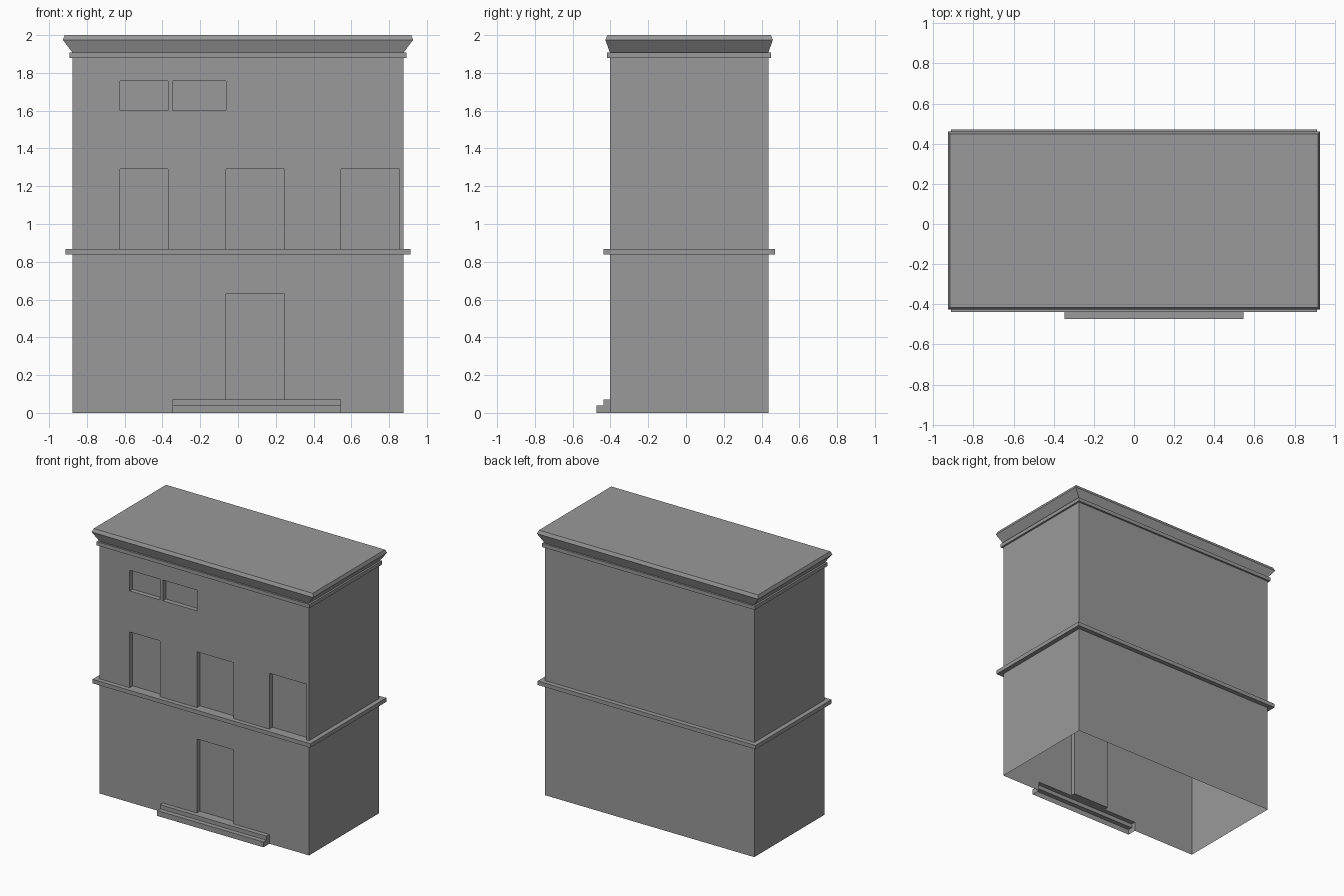
import bpy, bmesh

cube = bpy.data.objects.get("Cube")
if cube:
    bpy.data.objects.remove(cube, do_unlink=True)

stone = bpy.data.materials.new("plain grey")
stone.use_nodes = True
GREY = (0.32, 0.32, 0.32, 1)
stone.diffuse_color = GREY
stone.node_tree.nodes["Principled BSDF"].inputs["Base Color"].default_value = GREY

HALF_X, FRONT, BACK = 0.877, -0.403, 0.436


def make_object(name, bm):
    bmesh.ops.recalc_face_normals(bm, faces=bm.faces)
    mesh = bpy.data.meshes.new(name)
    bm.to_mesh(mesh)
    bm.free()
    mesh.materials.append(stone)
    obj = bpy.data.objects.new(name, mesh)
    bpy.context.collection.objects.link(obj)
    return obj


def boxes(name, spans):
    """One object of separate boxes, each (x0, x1, y0, y1, z0, z1)."""
    bm = bmesh.new()
    for x0, x1, y0, y1, z0, z1 in spans:
        verts = bmesh.ops.create_cube(bm, size=1)["verts"]
        for v in verts:
            v.co.x = x1 if v.co.x > 0 else x0
            v.co.y = y1 if v.co.y > 0 else y0
            v.co.z = z1 if v.co.z > 0 else z0
    return make_object(name, bm)


def combine(target, tool, operation):
    mod = target.modifiers.new(operation.lower(), "BOOLEAN")
    mod.operation, mod.solver, mod.object = operation, "EXACT", tool
    bpy.context.view_layer.objects.active = target
    bpy.ops.object.modifier_apply(modifier=mod.name)
    bpy.data.objects.remove(tool, do_unlink=True)


# Walls, floor ledge, top band and flared cornice: rings of (x overhang, y overhang, z)
profile = [
    (0, 0, 0), (0, 0, 0.838), (0.035, 0.035, 0.838), (0.035, 0.035, 0.868),
    (0, 0, 0.868), (0, 0, 1.88), (0.014, 0.014, 1.88), (0.014, 0.014, 1.908),
    (0, 0, 1.908), (0.05, 0.024, 1.975), (0.04, 0.013, 2.0),
]
bm = bmesh.new()
rings = []
for ox, oy, z in profile:
    x, y0, y1 = HALF_X + ox, FRONT - oy, BACK + oy
    rings.append([bm.verts.new(c) for c in
                  ((-x, y0, z), (x, y0, z), (x, y1, z), (-x, y1, z))])
for low, high in zip(rings, rings[1:]):
    for i in range(4):
        j = (i + 1) % 4
        bm.faces.new((low[i], low[j], high[j], high[i]))
bm.faces.new(rings[0][::-1])
bm.faces.new(rings[-1])
building = make_object("building_shell", bm)

# Two entrance steps
for y, top in ((-0.438, 0.07), (-0.474, 0.04)):
    step = boxes("entrance_step", [(-0.347, 0.545, y, FRONT + 0.1, 0, top)])
    combine(building, step, "UNION")

# Recessed door, tall windows and small attic windows
openings = [
    (-0.063, 0.245, 0.07, 0.63),
    (-0.625, -0.37, 0.868, 1.29),
    (-0.063, 0.245, 0.868, 1.29),
    (0.545, 0.855, 0.868, 1.29),
    (-0.625, -0.37, 1.6, 1.757),
    (-0.347, -0.063, 1.6, 1.757),
]
recesses = boxes("recess_cutter", [(x0, x1, FRONT - 0.2, FRONT + 0.036, z0, z1)
                                   for x0, x1, z0, z1 in openings])
combine(building, recesses, "DIFFERENCE")

# Open underside
bm = bmesh.new()
bm.from_mesh(building.data)
floor = [f for f in bm.faces if all(v.co.z < 0.001 for v in f.verts)]
bmesh.ops.delete(bm, geom=floor, context="FACES")
bm.to_mesh(building.data)
bm.free()
